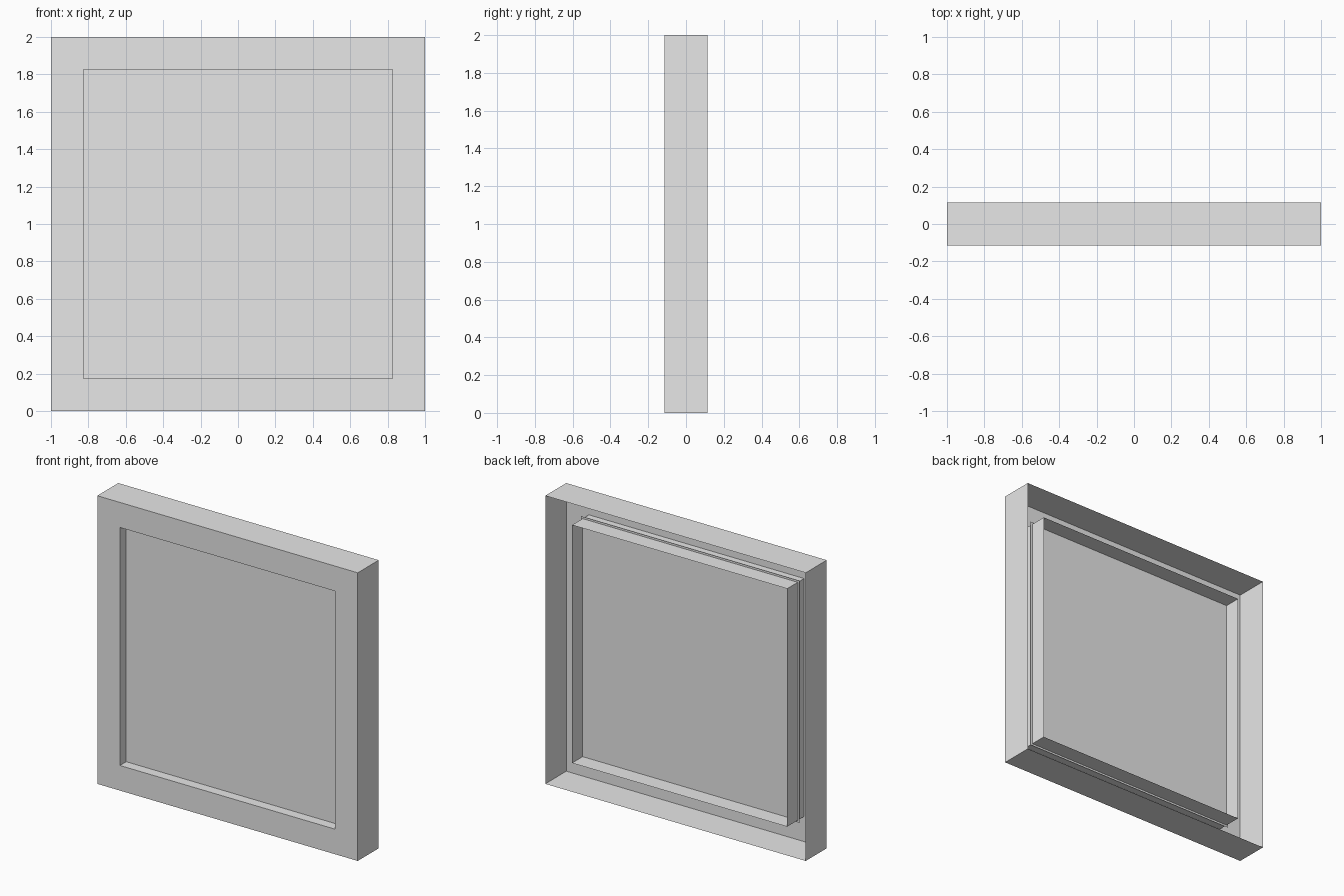
import bpy, bmesh

if "Cube" in bpy.data.objects:
    bpy.data.objects.remove(bpy.data.objects["Cube"])

grey = bpy.data.materials.new("light grey")
grey.diffuse_color = (0.8, 0.8, 0.8, 1)
grey.use_nodes = True
grey.node_tree.nodes["Principled BSDF"].inputs["Base Color"].default_value = grey.diffuse_color

OUTER, OPENING, PANEL = 1.0, 0.826, 0.84    # half sizes
FRONT, BACK = -0.115, 0.115
LIP_BACK, PANEL_Y = 0.07, -0.046
MID_Z = 1.0


def square(bm, half, y):
    """Four corners of an upright square, centred on the frame."""
    return [bm.verts.new((sx * half, y, MID_Z + sz * half))
            for sx, sz in ((-1, -1), (1, -1), (1, 1), (-1, 1))]


def loft(name, profile):
    """Join successive squares (half size, y) with four-sided bands."""
    bm = bmesh.new()
    loops = [square(bm, h, y) for h, y in profile]
    if len(loops) == 1:
        bm.faces.new(loops[0])
    for a, b in zip(loops, loops[1:]):
        for i in range(4):
            j = (i + 1) % 4
            bm.faces.new((a[i], a[j], b[j], b[i]))
    mesh = bpy.data.meshes.new(name)
    bm.to_mesh(mesh)
    bm.free()
    mesh.materials.append(grey)
    obj = bpy.data.objects.new(name, mesh)
    bpy.context.collection.objects.link(obj)
    return obj


# Open-backed shell: inner lip, front border, outer walls
loft("frame", [(OPENING, LIP_BACK), (OPENING, FRONT),
               (OUTER, FRONT), (OUTER, BACK)])

# Thin sheet set into the opening, slightly wider than the lip
loft("panel", [(PANEL, PANEL_Y)])
